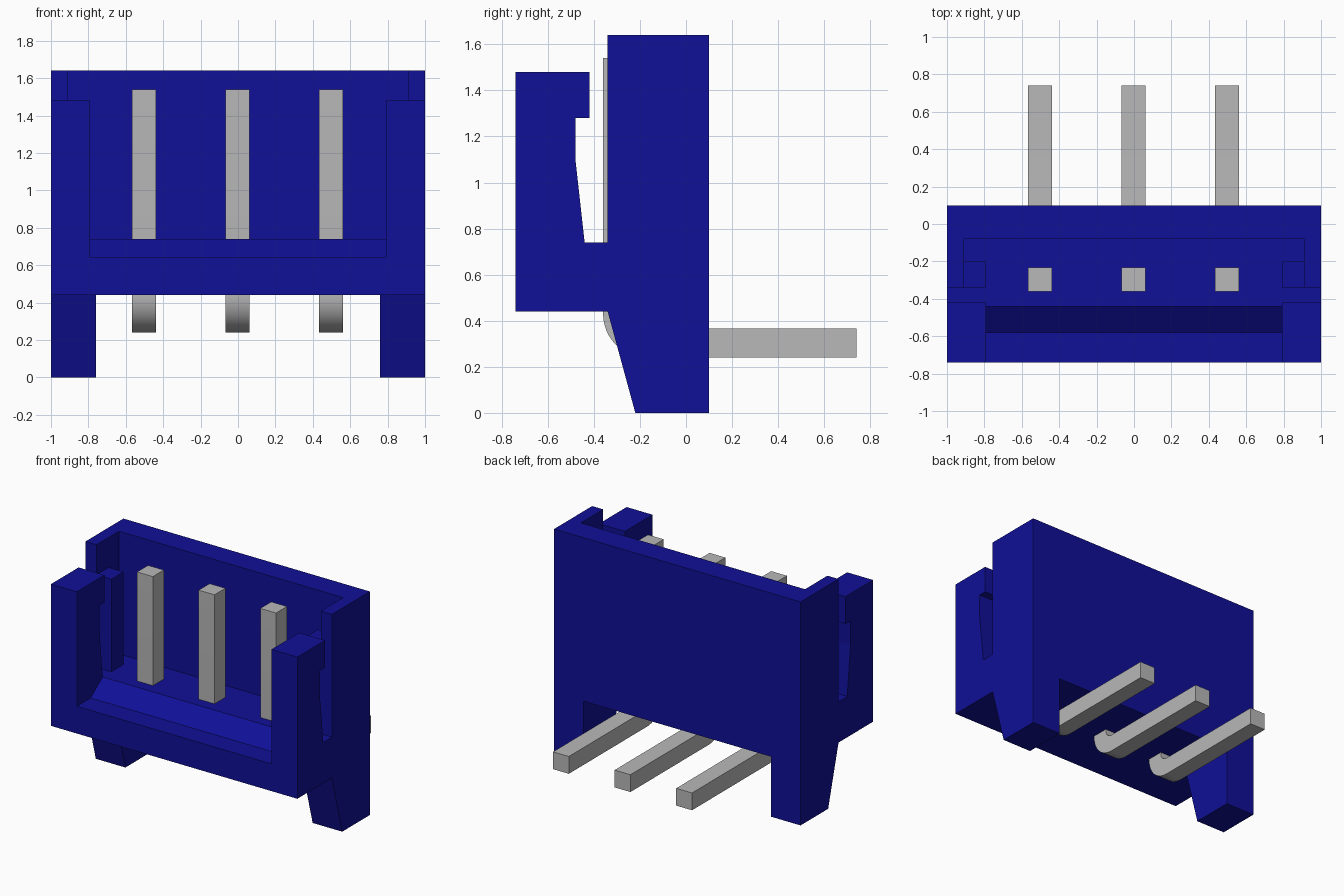
import bpy, bmesh, math

cube = bpy.data.objects.get("Cube")
if cube:
    bpy.data.objects.remove(cube, do_unlink=True)


def material(name, rgb, metallic=0.0):
    m = bpy.data.materials.new(name)
    m.use_nodes = True
    m.diffuse_color = (*rgb, 1)
    bsdf = m.node_tree.nodes["Principled BSDF"]
    bsdf.inputs["Base Color"].default_value = (*rgb, 1)
    bsdf.inputs["Metallic"].default_value = metallic
    return m


BLUE = material("blue plastic", (0.005, 0.005, 0.31))
GREY = material("grey metal", (0.48, 0.48, 0.48))


def prism(name, profile, x0, x1, mat, smooth=False):
    """Extrude a (y, z) outline along x from x0 to x1."""
    bm = bmesh.new()
    face = bm.faces.new([bm.verts.new((x0, y, z)) for y, z in profile])
    ext = bmesh.ops.extrude_face_region(bm, geom=[face])
    moved = [g for g in ext["geom"] if isinstance(g, bmesh.types.BMVert)]
    bmesh.ops.translate(bm, verts=moved, vec=(x1 - x0, 0, 0))
    bmesh.ops.recalc_face_normals(bm, faces=bm.faces)
    mesh = bpy.data.meshes.new(name)
    bm.to_mesh(mesh)
    bm.free()
    mesh.materials.append(mat)
    obj = bpy.data.objects.new(name, mesh)
    bpy.context.collection.objects.link(obj)
    if smooth:
        bpy.ops.object.select_all(action="DESELECT")
        obj.select_set(True)
        bpy.context.view_layer.objects.active = obj
        bpy.ops.object.shade_smooth_by_angle(angle=math.radians(30))
    return obj


def rect(y0, y1, z0, z1):
    return [(y0, z0), (y1, z0), (y1, z1), (y0, z1)]


# Main levels of the housing
FRONT, MID, BACK = -0.74, -0.34, 0.10
BOTTOM, FLOOR, TOP = 0.44, 0.74, 1.64

# Floor, back wall and low front lip with a sloped top
prism("housing_floor", rect(MID, BACK, BOTTOM, FLOOR), -0.91, 0.91, BLUE)
prism("back_wall", rect(-0.08, BACK, FLOOR, TOP), -0.91, 0.91, BLUE)
prism("front_lip", [(FRONT, BOTTOM), (MID, BOTTOM), (MID, FLOOR), (-0.44, FLOOR),
                    (-0.58, 0.64), (FRONT, 0.64)], -0.79, 0.79, BLUE)

# Hooked arm and tapered leg outlines
arm = [(FRONT, BOTTOM), (MID, BOTTOM), (MID, FLOOR), (-0.44, FLOOR), (-0.48, 1.10),
       (-0.48, 1.28), (-0.42, 1.28), (-0.42, 1.48), (FRONT, 1.48)]
leg = [(-0.22, 0), (BACK, 0), (BACK, BOTTOM), (MID, BOTTOM)]

# Parts repeated on both sides
for side, s in (("left", 1), ("right", -1)):
    prism(side + "_wall", rect(MID, BACK, BOTTOM, TOP), s * 0.91, s, BLUE)
    prism(side + "_inner_rib", rect(MID, -0.20, FLOOR, 1.42), s * 0.79, s * 0.91, BLUE)
    prism(side + "_hooked_arm", arm, s * 0.79, s, BLUE)
    prism(side + "_leg", leg, s * 0.76, s, BLUE)

# Bent square pins: upright in the cavity, curving out to the back
CY, CZ, R_IN, R_OUT = -0.17, 0.43, 0.063, 0.19
STEPS = 12


def arc(r):
    angles = [math.pi + math.pi / 2 * i / STEPS for i in range(STEPS + 1)]
    return [(CY + r * math.cos(a), CZ + r * math.sin(a)) for a in angles]


pin = ([(CY - R_OUT, 1.54)] + arc(R_OUT) + [(0.74, CZ - R_OUT), (0.74, CZ - R_IN)]
       + arc(R_IN)[::-1] + [(CY - R_IN, 1.54)])
for i in range(3):
    x = (i - 1) * 0.50 - 0.003
    prism("pin_%d" % (i + 1), pin, x - 0.064, x + 0.064, GREY, smooth=True)
